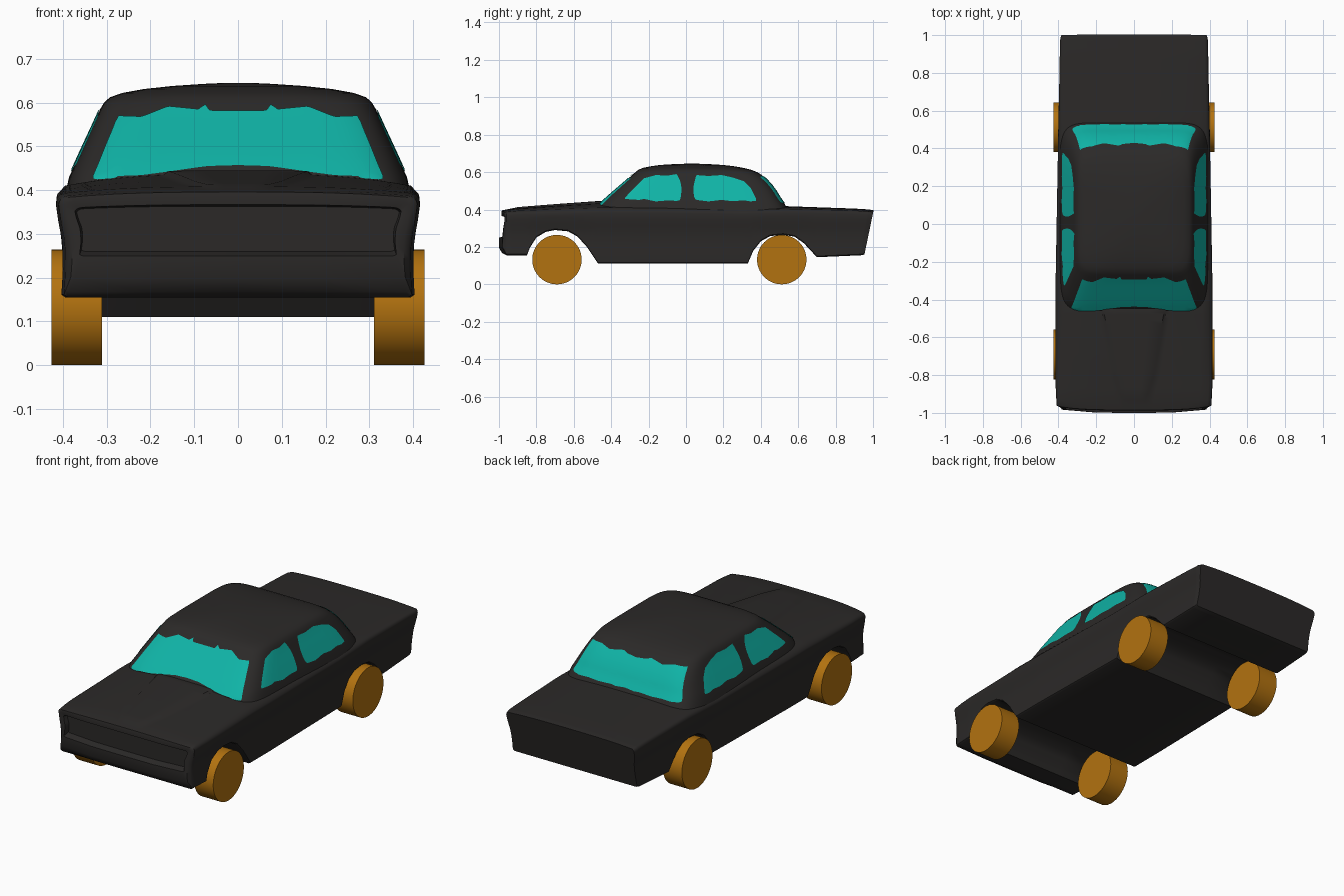
import bpy, bmesh, math
from mathutils import Vector
from mathutils.bvhtree import BVHTree

if "Cube" in bpy.data.objects:
    bpy.data.objects.remove(bpy.data.objects["Cube"])


def material(name, rgb):
    m = bpy.data.materials.new(name)
    m.diffuse_color = (*rgb, 1)
    m.use_nodes = True
    m.node_tree.nodes["Principled BSDF"].inputs["Base Color"].default_value = m.diffuse_color
    return m


PAINT = material("dark_paint", (0.024, 0.022, 0.021))
GLASS = material("teal_glass", (0.005, 0.45, 0.38))
TYRE = material("amber_wheel", (0.45, 0.17, 0.005))


def interp(table, t, col=1):
    """Linear lookup in a table of rows sorted by their first value."""
    if t <= table[0][0]:
        return table[0][col]
    for a, b in zip(table, table[1:]):
        if t <= b[0]:
            return a[col] + (b[col] - a[col]) * (t - a[0]) / (b[0] - a[0])
    return table[-1][col]


def finish(bm, name, mat, angle=35):
    me = bpy.data.meshes.new(name)
    bm.to_mesh(me)
    ob = bpy.data.objects.new(name, me)
    bpy.context.collection.objects.link(ob)
    me.materials.append(mat)
    bpy.ops.object.select_all(action='DESELECT')
    ob.select_set(True)
    bpy.context.view_layer.objects.active = ob
    bpy.ops.object.shade_smooth_by_angle(angle=math.radians(angle))
    return ob


def loft(rings):
    """Skin a list of equal-length closed rings and cap both ends."""
    bm = bmesh.new()
    vs = [[bm.verts.new(p) for p in r] for r in rings]
    n = len(vs[0])
    for a, b in zip(vs, vs[1:]):
        for i in range(n):
            j = (i + 1) % n
            bm.faces.new((a[i], a[j], b[j], b[i]))
    bm.faces.new(vs[0])
    bm.faces.new(vs[-1])
    bmesh.ops.recalc_face_normals(bm, faces=bm.faces)
    return bm


# ---- lower body: cross-sections along y; the bottom line carries the wheel arches
BOTTOM = [(-0.96, .155), (-.85, .155), (-.835, .195), (-.80, .25), (-.75, .28), (-.70, .29),
          (-.63, .283), (-.58, .255), (-.53, .20), (-.50, .155), (-.47, .11), (.33, .11),
          (.36, .18), (.40, .23), (.45, .258), (.52, .265), (.58, .255), (.63, .22),
          (.70, .145), (.97, .155)]
TOP = [(-.96, .40), (-.9, .408), (-.7, .422), (-.46, .437), (0, .43), (.53, .418), (.9, .405), (.98, .40)]
DROP = [(-.96, .02), (-.7, .032), (-.46, .042), (.3, .035), (.55, .022), (.98, .015)]
WIDTH = [(-.96, .41), (-.85, .416), (-.3, .416), (.3, .405), (.98, .392)]
SIDE = [(.11, .972), (.15, .972), (.22, .962), (.28, .965), (.33, .988), (.365, 1), (.40, .995)]
BULGE_W = [(-.93, .06), (-.8, .10), (-.46, .16)]
BULGE_H = [(-.95, 0), (-.9, .005), (-.46, .009), (-.4, 0)]


def section(y):
    zb, zt, drop, w = (interp(t, y) for t in (BOTTOM, TOP, DROP, WIDTH))
    zs, hw, bump = zt - drop, interp(BULGE_W, y), interp(BULGE_H, y)
    half = [(0, zb), (.5 * w, zb), (.95 * w, zb)]
    for i in range(9):
        z = zb + .006 + (zs - .018 - zb) * i / 8
        half.append((w * interp(SIDE, z), z))
    half += [(.992 * w, zs - .003), (.975 * w, zs + .004)]
    edge = .95 * w
    for f in (1, .85, .65, .45, .25, .1, 0):
        x = hw + .01 + (edge - hw - .01) * f
        half.append((x, zt - drop * .75 * (x / w) ** 3))
    half += [(hw, zt - drop * .75 * (hw / w) ** 3 + bump), (hw / 2, zt + bump), (0, zt + bump)]
    full = half + [(-x, z) for x, z in half[-2:0:-1]]
    slant = max(0, (y - .72) / .28) * .2          # leaning tail panel
    return [(x, y - slant * (.385 - z), z) for x, z in full]


def nose(t, y, lip):
    """Ring between the front section (t=0) and the grille opening (t=1)."""
    out = []
    for x, _, z in section(-.96):
        f = (z - .155) / .245
        out.append((x * (1 - .1 * t), y + lip * f + .02 * (x / .41) ** 4,
                    z + t * (.26 + .103 * f - z)))
    return out


ys = sorted({round(-.96 + .03 * i, 3) for i in range(65) if -.96 + .03 * i < .97}
            | {r[0] for r in BOTTOM} | {.975})
rings = [nose(1, -.965, 0), nose(.9, -1, .013), nose(.4, -1, .013), nose(.12, -.984, 0)]
rings += [section(y) for y in ys]
tail = [(x * .985, y, .28 + (z - .28) * .965) for x, y, z in section(1.0)]
rings.append(tail)
finish(loft(rings), "body", PAINT, 40)

# ---- cabin: stacked rounded rings (z, front y, rear y, half width, squareness)
CABIN = [(.37, -.49, .56, .40, 8), (.43, -.462, .528, .386, 8), (.465, -.425, .503, .370, 8),
         (.50, -.385, .482, .354, 8), (.53, -.350, .460, .340, 8), (.56, -.315, .433, .326, 8),
         (.585, -.287, .405, .315, 7), (.60, -.270, .380, .306, 7), (.612, -.255, .350, .293, 6),
         (.622, -.232, .310, .265, 5), (.631, -.19, .26, .215, 4), (.638, -.14, .20, .15, 3),
         (.643, -.06, .12, .075, 2.5), (.645, .0, .06, .03, 2)]


def oval(z, y0, y1, w, n, count=96):
    pts = []
    for i in range(count):
        a = 2 * math.pi * i / count
        c, s = math.cos(a), math.sin(a)
        pts.append((w * math.copysign(abs(c) ** (2 / n), c),
                    (y0 + y1) / 2 + (y1 - y0) / 2 * math.copysign(abs(s) ** (2 / n), s), z))
    return pts


cabin_bm = loft([oval(*row) for row in CABIN])
cabin_tree = BVHTree.FromBMesh(cabin_bm)
finish(cabin_bm, "cabin", PAINT, 40)


# ---- windows: outline (position, low z, high z) cast onto the cabin surface
def window(name, outline, origin, direction, lo, hi, mirrored=False, cols=80, rows=10):
    bm = bmesh.new()
    grid = []
    for i in range(cols + 1):
        a = lo + (hi - lo) * i / cols
        k = abs(a) if mirrored else a
        z0, z1 = interp(outline, k, 1), interp(outline, k, 2)
        col = []
        for j in range(rows + 1):
            hit, nor, *_ = cabin_tree.ray_cast(Vector(origin(a, z0 + (z1 - z0) * j / rows)),
                                               Vector(direction))
            col.append((bm.verts.new(hit + nor * .003), nor))
        grid.append(col)
    for a, b in zip(grid, grid[1:]):
        for j in range(rows):
            f = bm.faces.new((a[j][0], b[j][0], b[j + 1][0], a[j + 1][0]))
            f.normal_update()
            if f.normal.dot(a[j][1]) < 0:
                f.normal_flip()
    finish(bm, name, GLASS, 60)


SCREEN = [(0, .455, .58), (.065, .453, .58), (.075, .452, .595), (.09, .45, .583), (.16, .44, .59),
          (.22, .432, .566), (.275, .43, .568), (.285, .425, .54), (.30, .425, .505),
          (.32, .423, .455), (.33, .425, .432)]
BACK = [(0, .437, .565), (.06, .432, .57), (.08, .435, .578), (.16, .432, .566), (.22, .435, .578),
        (.285, .432, .575), (.295, .435, .54), (.305, .433, .50), (.325, .438, .445)]
FRONT_SIDE = [(-.325, .455, .462), (-.30, .453, .49), (-.25, .45, .54), (-.225, .455, .565),
              (-.16, .442, .583), (-.10, .447, .58), (-.05, .445, .588), (-.035, .447, .56),
              (-.028, .46, .54), (-.025, .49, .52)]
REAR_SIDE = [(.04, .49, .52), (.045, .46, .545), (.055, .45, .583), (.12, .442, .578),
             (.19, .45, .583), (.25, .443, .57), (.31, .448, .55), (.345, .442, .515), (.375, .445, .455)]
window("windscreen", SCREEN, lambda a, z: (a, -2, z), (0, 1, 0), -.33, .33, True)
window("rear_window", BACK, lambda a, z: (a, 2, z), (0, -1, 0), -.325, .325, True)
for side, s in (("left", -1), ("right", 1)):
    for part, table in (("front", FRONT_SIDE), ("rear", REAR_SIDE)):
        window(f"{part}_{side}_window", table, lambda a, z: (2 * s, a, z), (-s, 0, 0),
               table[0][0], table[-1][0])

# ---- wheels
for part, y in (("front", -.69), ("rear", .512)):
    for side, s in (("left", -1), ("right", 1)):
        bpy.ops.mesh.primitive_cylinder_add(vertices=64, radius=.132, depth=.115,
                                            location=(s * .3685, y, .132),
                                            rotation=(0, math.pi / 2, 0))
        wheel = bpy.context.object
        wheel.name = f"{part}_{side}_wheel"
        wheel.data.materials.append(TYRE)
        bpy.ops.object.shade_smooth_by_angle(angle=math.radians(35))
